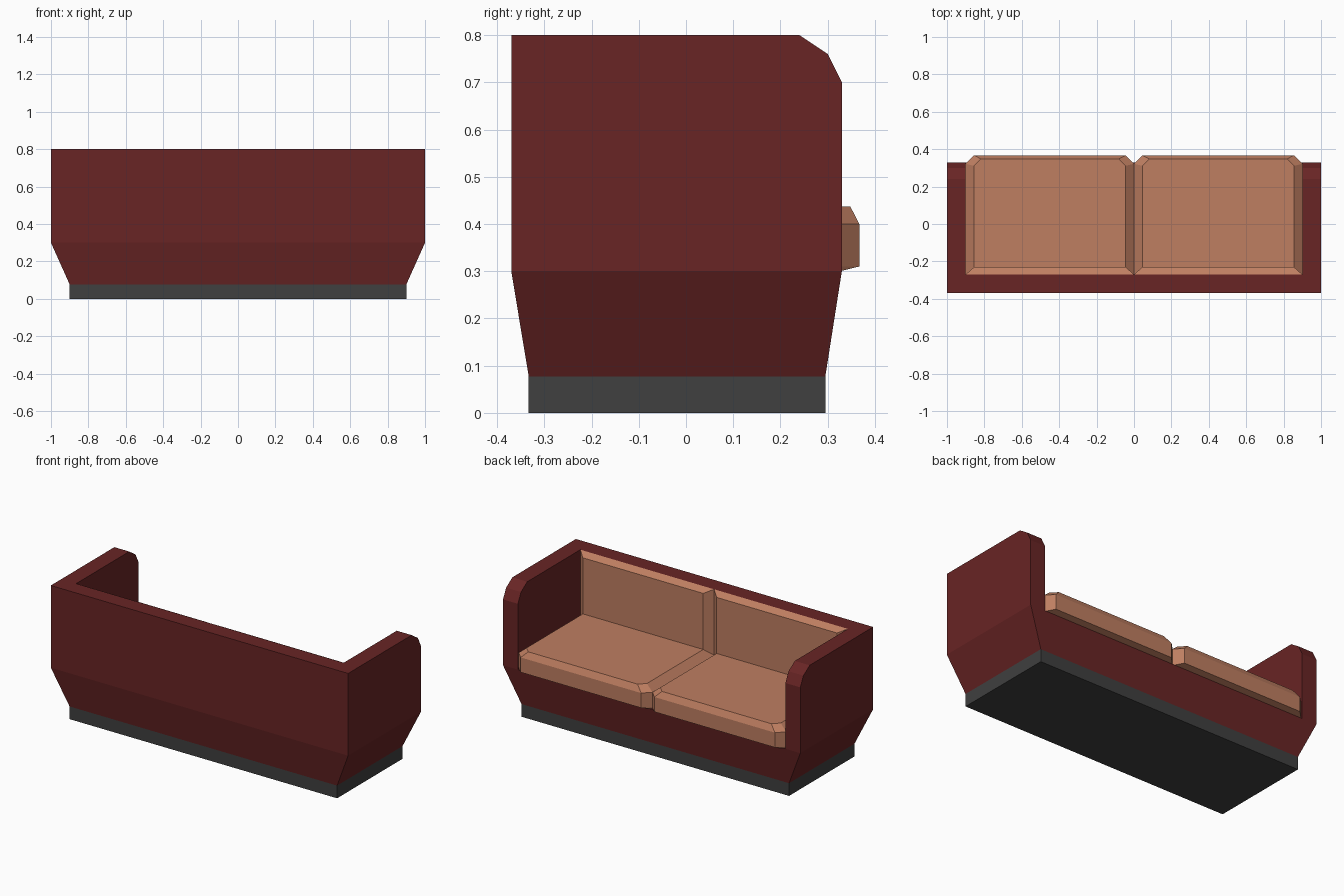
import bpy, bmesh

if "Cube" in bpy.data.objects:
    bpy.data.objects.remove(bpy.data.objects["Cube"])


def material(name, rgb):
    m = bpy.data.materials.new(name)
    m.diffuse_color = (*rgb, 1)
    m.use_nodes = True
    m.node_tree.nodes["Principled BSDF"].inputs["Base Color"].default_value = m.diffuse_color
    return m


def make(name, verts, faces, mat):
    bm = bmesh.new()
    vs = [bm.verts.new(v) for v in verts]
    for f in faces:
        bm.faces.new([vs[i] for i in f])
    bmesh.ops.recalc_face_normals(bm, faces=bm.faces)
    me = bpy.data.meshes.new(name)
    bm.to_mesh(me)
    bm.free()
    me.materials.append(mat)
    ob = bpy.data.objects.new(name, me)
    bpy.context.collection.objects.link(ob)
    return ob


def loft(name, rings, mat):
    """Skin a stack of equal-length rings and cap both ends."""
    n, k = len(rings[0]), len(rings)
    faces = [(r*n + i, r*n + (i+1) % n, (r+1)*n + (i+1) % n, (r+1)*n + i)
             for r in range(k-1) for i in range(n)]
    faces += [range(n), range((k-1)*n, k*n)]
    return make(name, [v for r in rings for v in r], faces, mat)


def rect(x0, x1, y0, y1, z):
    return [(x0, y0, z), (x1, y0, z), (x1, y1, z), (x0, y1, z)]


red = material("dark_red", (0.14, 0.018, 0.018))
tan = material("tan", (0.52, 0.21, 0.12))
dark = material("dark_grey", (0.05, 0.05, 0.05))

# Plinth
loft("plinth", [rect(-.9, .9, -.333, .295, z) for z in (0, .077)], dark)

# Frame: side profile spanned across x, tapering at the bottom
prof = [(-.333, .077), (-.37, .3), (-.37, .8), (.24, .8),
        (.30, .76), (.33, .70), (.33, .3), (.295, .077)]
n = len(prof)
verts = [(s * (.9 if z < .1 else 1), y, z) for s in (-1, 1) for y, z in prof]
faces = [(i, (i+1) % n, n + (i+1) % n, n + i) for i in range(n)]
for o in (0, n):
    faces += [[o + i for i in range(1, 7)], [o, o+1, o+6, o+7]]
frame = make("frame", verts, faces, red)

# Hollow out the sitting space between the arms
cutter = loft("seat_cutter", [rect(-.9, .9, -.27, 1, z) for z in (.3, 1.2)], red)
cutter.hide_render = True
mod = frame.modifiers.new("hollow", 'BOOLEAN')
mod.operation = 'DIFFERENCE'
mod.solver = 'EXACT'
mod.object = cutter
bpy.context.view_layer.objects.active = frame
bpy.ops.object.modifier_apply(modifier=mod.name)
bpy.data.objects.remove(cutter)


def seat_ring(cx, hw, back, front, c, z):
    """Rectangle with its two front corners cut off."""
    return [(cx - hw, back, z), (cx + hw, back, z), (cx + hw, front - c, z),
            (cx + hw - c, front, z), (cx - hw + c, front, z), (cx - hw, front - c, z)]


# Seat and back cushions
for side, cx in (("left", -.45), ("right", .45)):
    loft(side + "_seat_cushion", [
        seat_ring(cx, .45, -.27, .33, .01, .301),
        seat_ring(cx, .45, -.27, .367, .045, .31),
        seat_ring(cx, .45, -.27, .367, .045, .40),
        seat_ring(cx, .405, -.23, .348, .037, .437)], tan)
    loft(side + "_back_cushion", [
        [(cx - hw, y, z0), (cx + hw, y, z0), (cx + hw, y, z1), (cx - hw, y, z1)]
        for hw, y, z0, z1 in ((.45, -.27, .40, .80), (.405, -.23, .437, .778))], tan)
